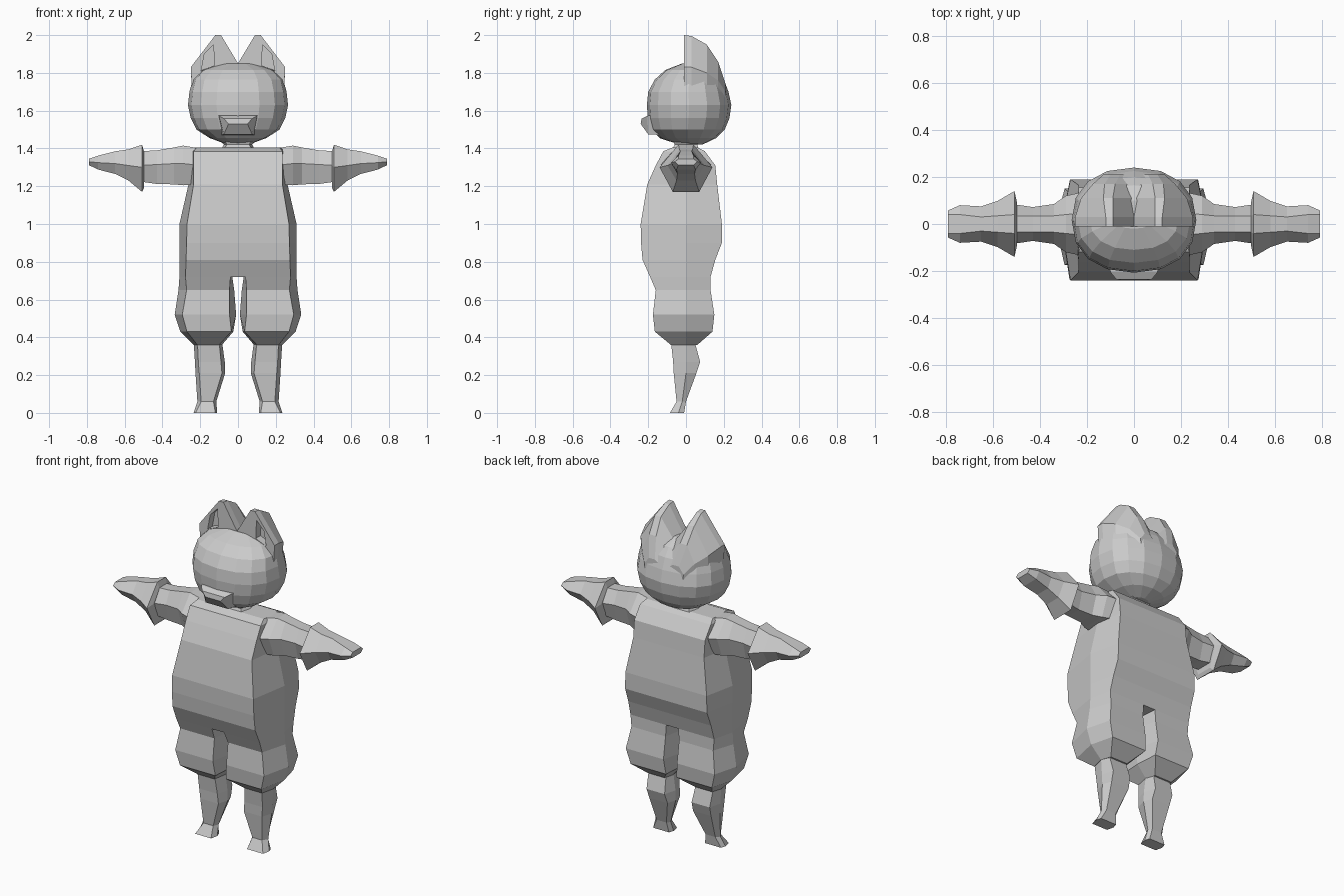
import bpy, bmesh, math

grey = bpy.data.materials.new("plain grey")
grey.diffuse_color = (0.6, 0.6, 0.6, 1)


def loft(name, rings, mirror=False):
    """Skin a list of equal-length point rings, cap both ends."""
    bm = bmesh.new()
    rows = [[bm.verts.new(p) for p in ring] for ring in rings]
    n = len(rows[0])
    for a, b in zip(rows, rows[1:]):
        for i in range(n):
            j = (i + 1) % n
            bm.faces.new((a[i], a[j], b[j], b[i]))
    bm.faces.new(rows[0])
    bm.faces.new(rows[-1])
    bmesh.ops.recalc_face_normals(bm, faces=bm.faces)
    mesh = bpy.data.meshes.new(name)
    bm.to_mesh(mesh)
    bm.free()
    mesh.materials.append(grey)
    ob = bpy.data.objects.new(name, mesh)
    bpy.context.collection.objects.link(ob)
    if mirror:
        ob.modifiers.new("mirror", "MIRROR").use_axis[0] = True
    return ob


def hexagon(z, xi, xif, xof, xo, yf, yb, ym=0.0):
    """Horizontal six-sided section with a ridge on each side."""
    return [(xif, yf, z), (xof, yf, z), (xo, ym, z),
            (xof, yb, z), (xif, yb, z), (xi, ym, z)]


def arm_ring(x, top, mid, bottom, y, yt, yb):
    """Six-sided section across an arm."""
    return [(x, -yt, top), (x, yt, top), (x, y, mid),
            (x, yb, bottom), (x, -yb, bottom), (x, -y, mid)]


# Torso: height, front half width, side half width, front y, back y
torso = [(0.72, .278, .31, -.19, .13), (0.81, .275, .31, -.23, .155),
         (0.90, .272, .31, -.238, .19), (1.0, .27, .31, -.24, .19),
         (1.21, .235, .262, -.205, .165), (1.31, .235, .25, -.16, .155),
         (1.385, .235, .24, -.12, .10), (1.405, .22, .235, -.07, .06)]
loft("torso", [hexagon(z, -o, -f, f, o, a, b) for z, f, o, a, b in torso])

# Baggy shorts legs
loft("shorts_leg", [hexagon(*r) for r in [
    (0.72, .03, .04, .278, .31, -.19, .13),
    (0.65, .02, .045, .272, .315, -.16, .13),
    (0.52, .01, .045, .295, .335, -.175, .15),
    (0.43, .025, .035, .27, .305, -.165, .14),
    (0.36, .085, .10, .215, .235, -.08, .06)]], True)

# Lower legs with small feet
loft("lower_leg", [hexagon(*r) for r in [
    (0.38, .085, .10, .215, .235, -.08, .045, 0),
    (0.27, .07, .09, .21, .228, -.068, .075, 0),
    (0.21, .068, .085, .205, .225, -.065, .055, 0),
    (0.06, .115, .13, .195, .215, -.05, .0, -.02),
    (0.0, .11, .12, .225, .235, -.085, -.01, -.04)]], True)

# Sleeved arms
loft("arm", [arm_ring(*r) for r in [
    (.20, 1.40, 1.31, 1.21, .14, .05, .10),
    (.29, 1.415, 1.32, 1.205, .12, .04, .075),
    (.34, 1.405, 1.32, 1.21, .085, .035, .05),
    (.43, 1.39, 1.315, 1.212, .072, .035, .045),
    (.52, 1.385, 1.31, 1.225, .085, .035, .05)]], True)

# Gloves with flared cuffs
loft("glove", [arm_ring(*r) for r in [
    (.498, 1.385, 1.31, 1.19, .095, .035, .05),
    (.508, 1.42, 1.30, 1.17, .14, .04, .07),
    (.58, 1.395, 1.31, 1.23, .098, .035, .05),
    (.65, 1.385, 1.32, 1.265, .075, .03, .045),
    (.74, 1.362, 1.325, 1.288, .08, .04, .05),
    (.79, 1.345, 1.33, 1.312, .058, .04, .04)]], True)

# Neck
loft("neck", [hexagon(*r) for r in [
    (1.36, -.11, -.09, .09, .11, -.09, .08),
    (1.42, -.075, -.06, .06, .075, -.06, .06),
    (1.45, -.10, -.07, .07, .10, -.07, .08)]])


# Rounded head built from squarish ovals
def oval(z, rx, yf, yb, n=16):
    mid = (yf + yb) / 2
    ry = (yb - yf) / 2
    pts = []
    for i in range(n):
        t = math.tau * i / n
        c, s = math.cos(t), math.sin(t)
        pts.append((math.copysign(abs(c) ** .88, c) * rx,
                    mid + math.copysign(abs(s) ** .88, s) * ry, z))
    return pts


loft("head", [oval(*r) for r in [
    (1.422, .06, -.04, .09), (1.455, .15, -.14, .16),
    (1.50, .22, -.185, .205), (1.56, .25, -.202, .23),
    (1.63, .265, -.207, .24), (1.70, .257, -.20, .225),
    (1.765, .24, -.165, .20), (1.815, .19, -.11, .165),
    (1.85, .09, -.02, .10)]])

# Muzzle
loft("muzzle", [
    [(-a, y, lo), (a, y, lo), (b, y2, hi), (-b, y2, hi)]
    for y, y2, a, b, lo, hi in [
        (-.12, -.14, .09, .11, 1.47, 1.575),
        (-.20, -.205, .075, .10, 1.475, 1.573),
        (-.24, -.235, .05, .075, 1.53, 1.558)]])


# Large ears that sweep back down the head
def ear_ring(y, valley, tip_z, xi, xt, xo, zo, zl):
    return [(0, y, valley), (xi, y, tip_z), (xt, y, tip_z),
            (xo, y, zo), (xo - .006, y, zl), (0, y, zl)]


ear = loft("ear", [ear_ring(*r) for r in [
    (-.01, 1.85, 2.0, .09, .12, .25, 1.83, 1.72),
    (.03, 1.85, 1.995, .09, .12, .25, 1.83, 1.70),
    (.11, 1.83, 1.95, .09, .13, .225, 1.80, 1.68),
    (.17, 1.77, 1.86, .08, .125, .175, 1.76, 1.66),
    (.21, 1.70, 1.74, .06, .10, .13, 1.70, 1.64)]])

# Hollow in the front of each ear
slot = [(.195, 1.81), (.178, 1.90), (.13, 1.95), (.125, 1.84)]
cutter = loft("ear_hollow_cutter",
              [[(x, y, z) for x, z in slot] for y in (-.05, .035)])
cutter.hide_render = True
cutter.hide_viewport = True
cut = ear.modifiers.new("hollow", "BOOLEAN")
cut.operation = "DIFFERENCE"
cut.object = cutter
ear.modifiers.new("mirror", "MIRROR").use_axis[0] = True
